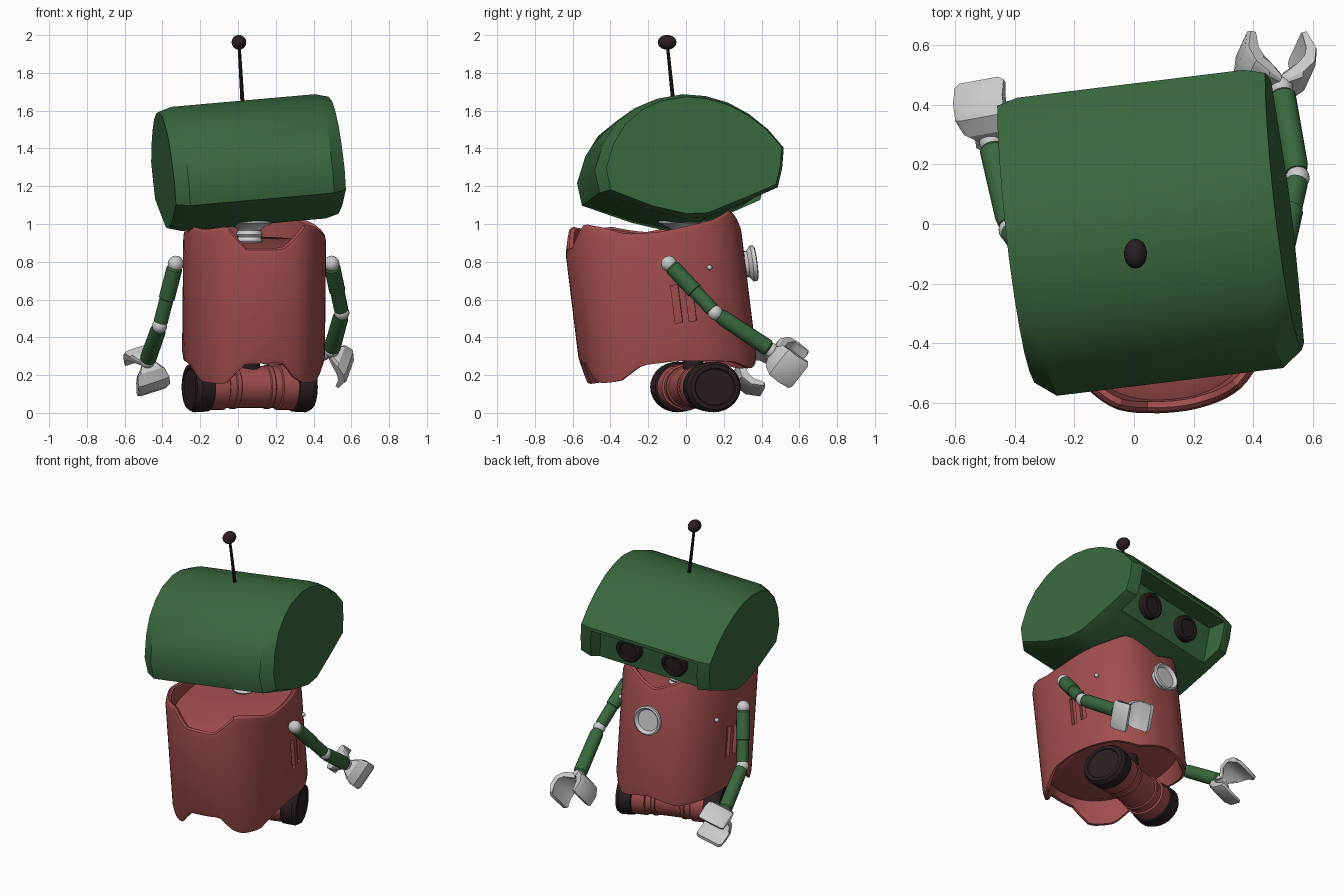
import bpy, bmesh
from math import sin, cos, pi, radians
from mathutils import Vector, Matrix, Euler

if "Cube" in bpy.data.objects:
    bpy.data.objects.remove(bpy.data.objects["Cube"])


def material(name, rgb):
    m = bpy.data.materials.new(name)
    m.diffuse_color = (*rgb, 1)
    m.use_nodes = True
    m.node_tree.nodes["Principled BSDF"].inputs["Base Color"].default_value = m.diffuse_color
    return m


GREEN = material("green_paint", (0.04, 0.137, 0.047))
RED = material("red_paint", (0.36, 0.074, 0.074))
DARK = material("dark_rubber", (0.023, 0.013, 0.015))


def smooth(ob, angle=30):
    bpy.ops.object.select_all(action='DESELECT')
    ob.select_set(True)
    bpy.context.view_layer.objects.active = ob
    bpy.ops.object.shade_smooth_by_angle(angle=radians(angle))


def loft(name, rings, M=Matrix(), mat=None, wrap=False):
    """Skin equal-sized rings of points; cap the ends unless wrapped."""
    bm = bmesh.new()
    vs = [[bm.verts.new(M @ Vector(p)) for p in r] for r in rings]
    pairs = list(zip(vs, vs[1:])) + ([(vs[-1], vs[0])] if wrap else [])
    n = len(vs[0])
    for a, b in pairs:
        for i in range(n):
            j = (i + 1) % n
            bm.faces.new((a[i], a[j], b[j], b[i]))
    if not wrap:
        bm.faces.new(vs[0])
        bm.faces.new(vs[-1])
    bmesh.ops.recalc_face_normals(bm, faces=bm.faces)
    me = bpy.data.meshes.new(name)
    bm.to_mesh(me)
    bm.free()
    ob = bpy.data.objects.new(name, me)
    bpy.context.collection.objects.link(ob)
    if mat:
        me.materials.append(mat)
    smooth(ob)
    return ob


def aim(origin, direction):
    return Matrix.Translation(origin) @ Vector(direction).to_track_quat('Z', 'Y').to_matrix().to_4x4()


def lathe(name, profile, M, mat=None, n=24):
    rings = [[(r * cos(2 * pi * i / n), r * sin(2 * pi * i / n), h) for i in range(n)] for r, h in profile]
    return loft(name, rings, M, mat)


def ball(name, centre, r, mat=None, sy=1.0):
    prof = [(r * max(sin(pi * k / 10), 0.03), -r * cos(pi * k / 10)) for k in range(11)]
    return lathe(name, prof, Matrix.Translation(centre) @ Matrix.Diagonal((1, sy, 1, 1)), mat, 20)


def cut(ob, cutters):
    for c in cutters:
        c.hide_render = True
        m = ob.modifiers.new("cut", 'BOOLEAN')
        m.operation, m.solver, m.object = 'DIFFERENCE', 'EXACT', c
        bpy.context.view_layer.objects.active = ob
        bpy.ops.object.modifier_apply(modifier=m.name)
        bpy.data.objects.remove(c)
    smooth(ob)


def prism(name, yz, x0, x1, M, mat=None):
    return loft(name, [[(x, y, z) for y, z in yz] for x in (x0, x1)], M, mat)


# Head: rounded side profile with inset end panels, tilted
H = Matrix.Translation((0.05, 0, 1.32)) @ Euler((0, radians(-5), radians(7))).to_matrix().to_4x4()
head_yz = [(-0.51, 1.13), (-0.535, 1.25), (-0.49, 1.39), (-0.42, 1.50), (-0.32, 1.58), (-0.20, 1.63),
           (-0.06, 1.655), (0.06, 1.645), (0.18, 1.61), (0.29, 1.55), (0.39, 1.47), (0.475, 1.37),
           (0.465, 1.26), (0.44, 1.16), (0.28, 1.09), (0.06, 1.0), (-0.06, 0.995), (-0.25, 1.04)]
rings = []
for x, end in ((-0.455, 1), (-0.385, 0), (0.385, 0), (0.455, 1)):
    rings.append([(x, y * (1 - end * (0.1 if y < -0.3 else 0.04)), (z - 1.32) * (1 - end * 0.06)) for y, z in head_yz])
head = loft("head", rings, H, GREEN)
cut(head, [prism("face_cutter", [(0.345, 0.03), (0.7, 0.025), (0.7, -0.45), (0.28, -0.45)], -0.375, 0.375, H)])

# Eyes set into the face recess
for side in (-1, 1):
    lathe("eye", [(0.085, -0.03), (0.085, 0.03), (0.075, 0.04), (0.06, 0.04), (0.055, 0.03)],
          H @ aim((side * 0.16, 0.335, -0.085), (0, 0.99, -0.13)), DARK)

# Antenna
base, tip = Vector((0.025, -0.065, 1.62)), Vector((0.005, -0.1, 1.962))
lathe("antenna_rod", [(0.011, 0), (0.008, (tip - base).length)], aim(base, tip - base), DARK, 10)
ball("antenna_ball", tip, 0.039, DARK, 1.28)

# Body: open barrel with ragged rim and hem (angle, top, bottom)
B = Matrix.Translation((0.085, -0.135, 0.6)) @ Euler((radians(7), 0, radians(5))).to_matrix().to_4x4()
edge = [(0, .36, -.33), (40, .39, -.37), (62, .43, -.42), (90, .33, -.38), (118, .42, -.42), (145, .39, -.38),
        (180, .36, -.31), (200, .41, -.33), (218, .41, -.40), (244, .44, -.40), (260, .33, -.29), (284, .33, -.28),
        (296, .39, -.37), (306, .45, -.40), (324, .42, -.40), (342, .37, -.33), (360, .36, -.33)]


def edge_at(deg, k):
    for p, q in zip(edge, edge[1:]):
        if p[0] <= deg <= q[0]:
            t = (deg - p[0]) / (q[0] - p[0])
            return p[k] + (q[k] - p[k]) * t


def body_ring(scale, f, flat=None, n=72):
    out = []
    for i in range(n):
        t = 2 * pi * i / n
        c, s = cos(t), sin(t)
        x = 0.375 * scale * abs(c) ** 0.84 * (1 if c > 0 else -1)
        y = 0.468 * scale * abs(s) ** 0.84 * (1 if s > 0 else -1)
        lo, hi = edge_at(360 * i / n, 2), edge_at(360 * i / n, 1)
        out.append((x, y, flat if flat is not None else lo + (hi - lo) * f))
    return out


body = loft("body_shell", [body_ring(0.98, 0), body_ring(1, 0.06), body_ring(1, 0.94), body_ring(0.98, 0.985),
                           body_ring(0.95, 1), body_ring(0.91, 0.98), body_ring(0.91, 0.05), body_ring(0.94, 0)],
            B, RED, wrap=True)
slots = []
for side in (-1, 1):
    for y in (0.03, 0.105):
        slots.append(prism("slot_cutter", [(y, -.13), (y + .04, -.13), (y + .04, .07), (y, .07)],
                           side * 0.35, side * 0.45, B))
cut(body, slots)
loft("body_core", [body_ring(0.75, 0, flat=-0.27), body_ring(0.93, 0, flat=-0.23),
                   body_ring(0.93, 0, flat=0.27), body_ring(0.8, 0, flat=0.29)], B, RED)
for side in (-1, 1):
    ball("side_stud", B @ Vector((side * 0.345, 0.25, 0.14)), 0.014)

# Chest lamp
lathe("chest_lamp", [(0.07, -0.04), (0.07, 0.015), (0.095, 0.035), (0.095, 0.055), (0.085, 0.06), (0.07, 0.04)],
      B @ aim((0, 0.468, 0.13), (0, 1, 0)))

# Ribbed neck and collar
neck = [(0.11, 0)]
for k in range(6):
    neck += [(0.06, 0.02 + k * 0.035), (0.072, 0.035 + k * 0.035)]
lathe("neck", neck + [(0.125, 0.235), (0.125, 0.28)], aim((0.06, -0.02, 0.77), (0, 0, 1)))

# Drive unit: axle drum with bands, two tyres and a support post
C = Vector((0.062, 0.05, 0.137))
axis = Vector((cos(radians(18)), sin(radians(18)), 0))
A = aim(C, axis) @ Matrix.Diagonal((1.13, 1, 1, 1))
drum = [(0.122, 0.28), (0.122, 0.15), (0.112, 0.145), (0.112, 0.11), (0.117, 0.105), (0.117, 0.085), (0.11, 0.08)]
lathe("axle_drum", [(r, -h) for r, h in drum] + [(r, h) for r, h in drum[::-1]], A, RED, 28)
for s in (-1, 1):
    lathe("wheel", [(0.105, s * 0.225), (0.13, s * 0.235), (0.134, s * 0.31), (0.12, s * 0.335),
                    (0.1, s * 0.337), (0.095, s * 0.33)], A, DARK, 28)
lathe("drive_post", [(0.06, 0), (0.05, 0.24)], aim(C, (0, -0.1, 1)), DARK, 16)


# Arms: ball joints, stepped tubes and a two-finger gripper
def arm(side, shoulder, elbow, wrist, spread, forward):
    S, E, W = map(Vector, (shoulder, elbow, wrist))
    for part, p, r in (("shoulder", S, .042), ("elbow", E, .04), ("wrist", W, .04)):
        ball(f"{side}_{part}", p, r)
    d, f = E - S, W - E
    L, N = d.length, f.length
    lathe(f"{side}_upper_arm", [(.036, .02), (.043, .03), (.043, .55 * L), (.038, .56 * L), (.038, L - .025)],
          aim(S, d), GREEN, 16)
    lathe(f"{side}_forearm", [(.036, .025), (.042, .05), (.044, N - .03), (.036, N - .02)], aim(E, f), GREEN, 16)
    f = Vector(forward).normalized()
    u = Vector(spread)
    u = (u - f * u.dot(f)).normalized()
    v = f.cross(u)
    M = Matrix((v, u, f)).transposed().to_4x4()
    M.translation = W
    path = [(.0, .0), (.06, .005), (.11, .045), (.128, .11), (.105, .185),
            (.085, .18), (.088, .11), (.074, .07), (.045, .045), (.0, .035)]
    for k in (1, -1):
        finger = []
        for x, g in ((-.088, .88), (-.07, 1), (.07, 1), (.088, .88)):
            finger.append([(x * (0.4 if y < .01 else 0.85 if y < .065 else 1),
                            k * (.06 + (y - .06) * g), .1 + (z - .1) * g) for y, z in path])
        loft(f"{side}_finger", finger, M)


arm("right", (0.495, -0.09, 0.79), (0.55, 0.155, 0.53), (0.495, 0.455, 0.33), (1, -0.1, -0.28), (-0.07, 0.3, -0.21))
arm("left", (-0.33, -0.15, 0.79), (-0.415, -0.02, 0.46), (-0.48, 0.275, 0.275), (-0.3, 0.2, 0.8), (-0.01, 0.29, -0.13))
